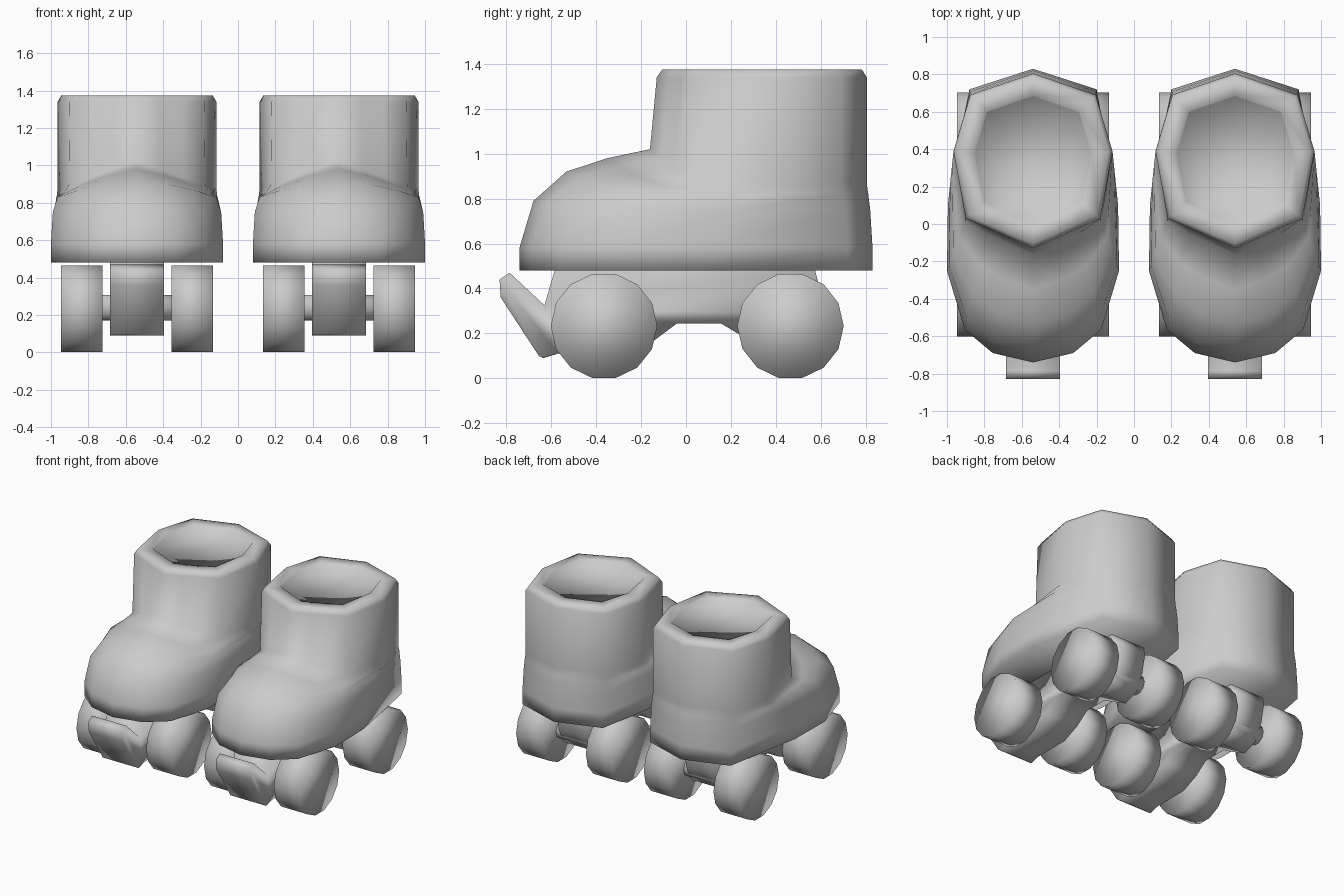
import bpy, bmesh, math
from mathutils import Matrix

if "Cube" in bpy.data.objects:
    bpy.data.objects.remove(bpy.data.objects["Cube"])

grey = bpy.data.materials.new("plain grey")
grey.diffuse_color = (0.6, 0.6, 0.6, 1)
grey.use_nodes = True
grey.node_tree.nodes["Principled BSDF"].inputs["Base Color"].default_value = grey.diffuse_color


def finish(bm, name):
    bmesh.ops.recalc_face_normals(bm, faces=bm.faces)
    for f in bm.faces:
        f.smooth = True
    me = bpy.data.meshes.new(name)
    bm.to_mesh(me)
    bm.free()
    me.materials.append(grey)
    ob = bpy.data.objects.new(name, me)
    bpy.context.collection.objects.link(ob)
    return ob


# Half outlines, toe to heel: sole and ankle opening
SOLE = [(0, -.74), (.215, -.69), (.365, -.565), (.46, -.25), (.455, .1), (.34, .72), (0, .83)]
ANKLE = [(0, -.13), (.12, -.077), (.24, -.023), (.36, .03), (.425, .39), (.335, .69), (0, .805)]
DROOP = [0, .035, .08, .13, .14, .14, .14]
# Boot rings: height, droop, toe blend, heel blend, scale about the ankle
RINGS = [(.48, 0, 0, 0, 1), (.585, 0, 0, 0, 1), (.79, .3, .1, .4, 1), (.92, .7, .34, .75, 1),
         (.98, 1, .64, .9, 1), (1.02, 1, .95, 1, 1), (1.34, 0, 1, 1, 1),
         (1.375, 0, 1, 1, .95), (1.375, 0, 1, 1, .74), (1.364, 0, 1, 1, .73)]


def boot(cx):
    bm = bmesh.new()
    rings = []
    for z, droop, toe, heel, s in RINGS:
        half = []
        for i in range(7):
            w = toe if i < 4 else heel
            x = SOLE[i][0] * (1 - w) + ANKLE[i][0] * w
            y = SOLE[i][1] * (1 - w) + ANKLE[i][1] * w
            half.append((x * s, .35 + (y - .35) * s, z - droop * DROOP[i]))
        pts = half + [(-x, y, z) for x, y, z in half[5:0:-1]]
        rings.append([bm.verts.new((cx + x, y, z)) for x, y, z in pts])
    for a, b in zip(rings, rings[1:]):
        for i in range(12):
            j = (i + 1) % 12
            bm.faces.new((a[i], a[j], b[j], b[i]))
    bm.faces.new(rings[0][::-1])
    bm.faces.new(rings[-1])
    finish(bm, "boot")


# Side profile (y, z) of the chassis with its toe stop
CHASSIS = [(-.83, .44), (-.785, .47), (-.63, .325), (-.585, .48), (.575, .48), (.59, .42),
           (.56, .28), (.5, .16), (.38, .12), (.23, .2), (.155, .245), (-.04, .245),
           (-.14, .17), (-.28, .11), (-.57, .11), (-.635, .09), (-.655, .1), (-.825, .36)]


def chassis(cx):
    bm = bmesh.new()
    a = [bm.verts.new((cx - .145, y, z)) for y, z in CHASSIS]
    b = [bm.verts.new((cx + .145, y, z)) for y, z in CHASSIS]
    n = len(a)
    for i in range(n):
        j = (i + 1) % n
        bm.faces.new((a[i], a[j], b[j], b[i]))
    bm.faces.new(a)
    bm.faces.new(b[::-1])
    finish(bm, "chassis")


def drum(name, x, y, z, radius, width, sides):
    bm = bmesh.new()
    m = Matrix.Translation((x, y, z)) @ Matrix.Rotation(math.pi / 2, 4, 'Y')
    bmesh.ops.create_cone(bm, cap_ends=True, segments=sides, radius1=radius,
                          radius2=radius, depth=width, matrix=m)
    finish(bm, name)


# A pair of skates
for cx in (-.54, .54):
    boot(cx)
    chassis(cx)
    for y in (-.365, .465):
        drum("axle", cx, y, .24, .072, .5, 10)
        for side in (-1, 1):
            drum("wheel", cx + side * .295, y, .233, .237, .222, 14)
